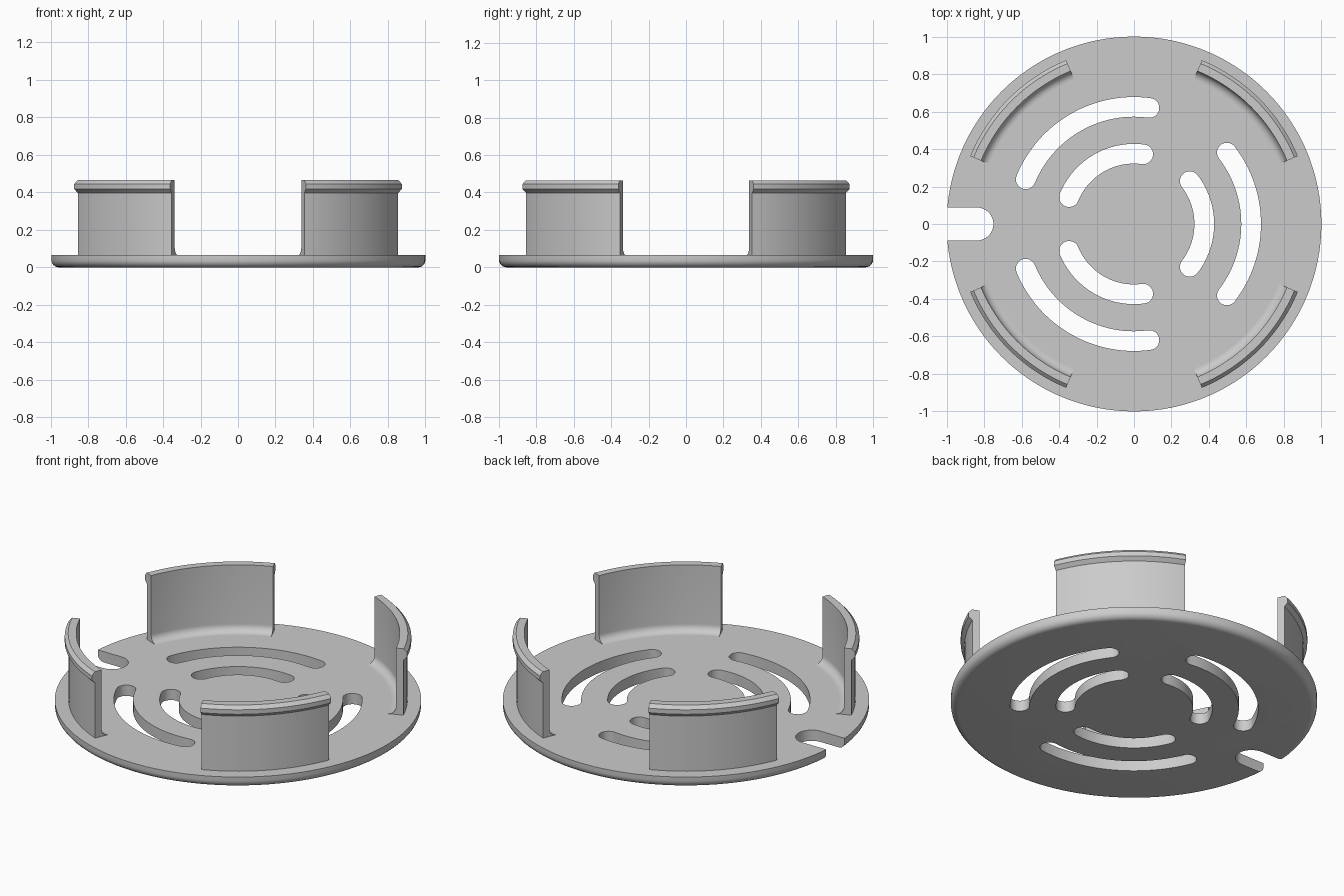
import bpy, bmesh
from math import sin, cos, pi, radians

cube = bpy.data.objects.get("Cube")
if cube:
    bpy.data.objects.remove(cube, do_unlink=True)

grey = bpy.data.materials.new("plain grey")
grey.use_nodes = True
COLOUR = (0.6, 0.6, 0.6, 1)
grey.diffuse_color = COLOUR
grey.node_tree.nodes["Principled BSDF"].inputs["Base Color"].default_value = COLOUR

THICK = 0.065


def finish(name, bm):
    bmesh.ops.recalc_face_normals(bm, faces=bm.faces)
    mesh = bpy.data.meshes.new(name)
    bm.to_mesh(mesh)
    bm.free()
    mesh.materials.append(grey)
    ob = bpy.data.objects.new(name, mesh)
    bpy.context.collection.objects.link(ob)
    return ob


def activate(ob):
    bpy.ops.object.select_all(action='DESELECT')
    ob.select_set(True)
    bpy.context.view_layer.objects.active = ob


def smooth(ob):
    activate(ob)
    bpy.ops.object.shade_smooth_by_angle(angle=radians(25))


def arc(cx, cy, r, a0, a1, n):
    """Points along an arc, angles in radians."""
    steps = [a0 + (a1 - a0) * i / n for i in range(n + 1)]
    return [(cx + r * cos(a), cy + r * sin(a)) for a in steps]


def prism(name, outline, z0, z1):
    bm = bmesh.new()
    face = bm.faces.new([bm.verts.new((x, y, z0)) for x, y in outline])
    out = bmesh.ops.extrude_face_region(bm, geom=[face])
    for v in out["geom"]:
        if isinstance(v, bmesh.types.BMVert):
            v.co.z = z1
    return finish(name, bm)


def sweep(name, profile, a0, a1, n):
    """Turn a closed (radius, z) profile through an angle and cap the ends."""
    bm = bmesh.new()
    rings = []
    for i in range(n + 1):
        a = a0 + (a1 - a0) * i / n
        rings.append([bm.verts.new((r * cos(a), r * sin(a), z)) for r, z in profile])
    m = len(profile)
    for p, q in zip(rings, rings[1:]):
        for j in range(m):
            k = (j + 1) % m
            bm.faces.new((p[j], p[k], q[k], q[j]))
    bm.faces.new(rings[0])
    bm.faces.new(rings[-1])
    return finish(name, bm)


# Round base plate with a rounded lower edge
SEG = 128
EDGE = 0.04
rim = arc(1 - EDGE, EDGE, EDGE, -pi / 2, 0, 6) + [(1, THICK)]
bm = bmesh.new()
rings = [[bm.verts.new((r * cos(2 * pi * i / SEG), r * sin(2 * pi * i / SEG), z))
          for i in range(SEG)] for r, z in rim]
for p, q in zip(rings, rings[1:]):
    for i in range(SEG):
        k = (i + 1) % SEG
        bm.faces.new((p[i], p[k], q[k], q[i]))
bm.faces.new(rings[0])
bm.faces.new(rings[-1])
plate = finish("base_plate", bm)

# Three pairs of curved vent slots
HALF = 0.0525
SPAN = radians(37.6)
cutters = []
for turn in (0, 120, 240):
    c = radians(turn)
    a, b = c - SPAN, c + SPAN
    for r in (0.375, 0.625):
        outline = (arc(0, 0, r + HALF, a, b, 28)
                   + arc(r * cos(b), r * sin(b), HALF, b, b + pi, 12)[1:-1]
                   + arc(0, 0, r - HALF, b, a, 28)
                   + arc(r * cos(a), r * sin(a), HALF, a + pi, a + 2 * pi, 12)[1:-1])
        cutters.append(prism("slot_cutter", outline, -0.1, 0.2))

# Round-ended notch in the edge
NOTCH = 0.088
outline = [(-1.2, -NOTCH)] + arc(-0.75 - NOTCH, 0, NOTCH, -pi / 2, pi / 2, 16) + [(-1.2, NOTCH)]
cutters.append(prism("notch_cutter", outline, -0.1, 0.2))

for cutter in cutters:
    cutter.hide_render = True
    mod = plate.modifiers.new("cut", 'BOOLEAN')
    mod.operation = 'DIFFERENCE'
    mod.solver = 'EXACT'
    mod.object = cutter
    activate(plate)
    bpy.ops.object.modifier_apply(modifier=mod.name)
    bpy.data.objects.remove(cutter, do_unlink=True)
smooth(plate)

# Four curved clips with a snap lip outside and a fillet at the inner foot
INNER, OUTER, TOP, FILLET = 0.883, 0.925, 0.465, 0.045
foot = arc(INNER - FILLET, THICK + FILLET, FILLET, -pi / 2, 0, 8)
profile = ([(INNER - FILLET, THICK - 0.02)] + foot
           + [(INNER, TOP), (0.927, TOP), (0.946, 0.445), (0.946, 0.418),
              (OUTER, 0.397), (OUTER, THICK - 0.02)])
names = ("back_left_clip", "back_right_clip", "front_right_clip", "front_left_clip")
for i, name in enumerate(names):
    mid = radians(45 + 90 * i)
    half = radians(22.5)
    smooth(sweep(name, profile, mid - half, mid + half, 24))
